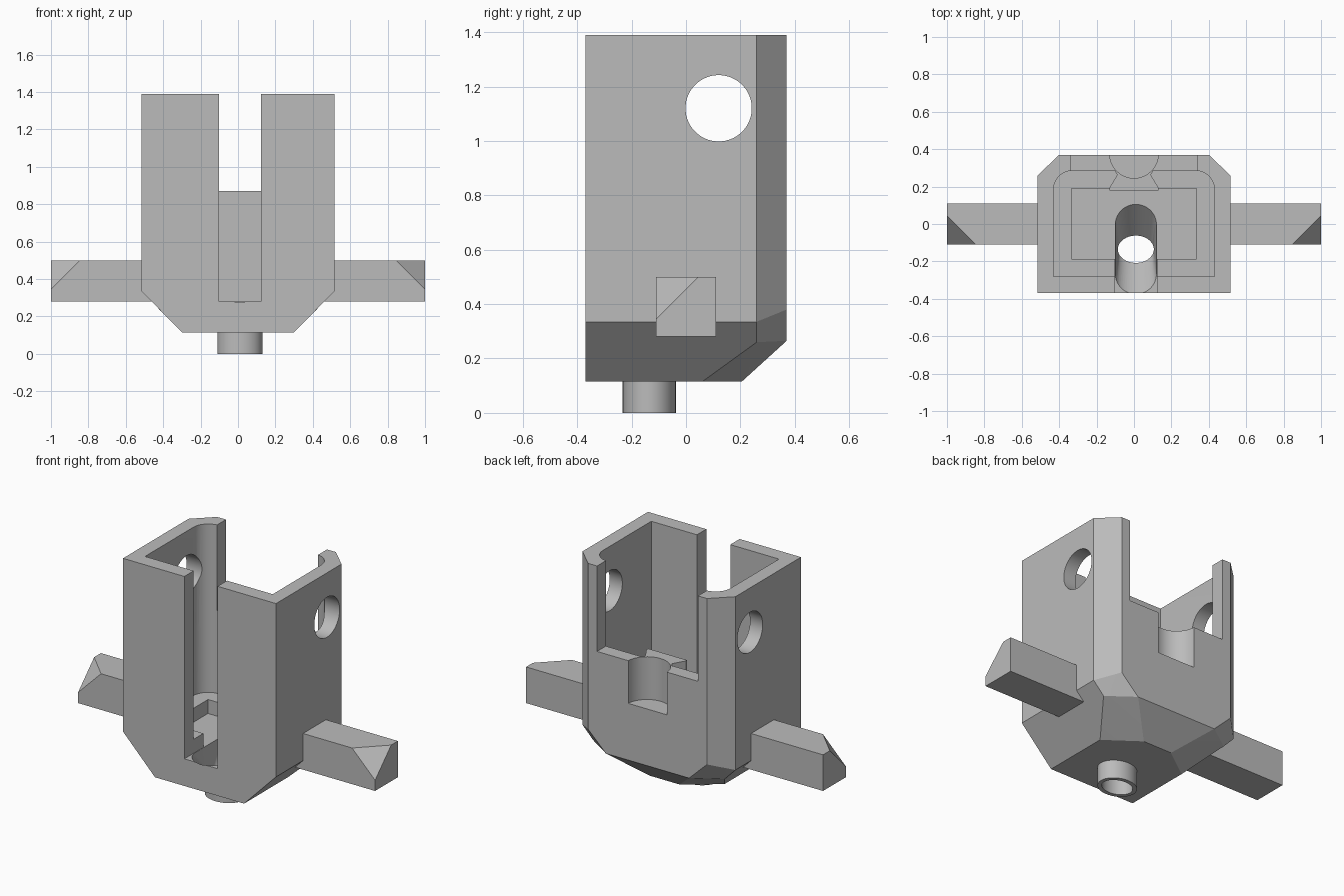
import bpy, bmesh, math

cube = bpy.data.objects.get("Cube")
if cube:
    bpy.data.objects.remove(cube, do_unlink=True)

grey = bpy.data.materials.new("plain_grey")
grey.use_nodes = True
COLOUR = (0.5, 0.5, 0.5, 1)
grey.diffuse_color = COLOUR
grey.node_tree.nodes["Principled BSDF"].inputs["Base Color"].default_value = COLOUR


def finish(name, bm):
    bmesh.ops.recalc_face_normals(bm, faces=bm.faces)
    mesh = bpy.data.meshes.new(name)
    bm.to_mesh(mesh)
    bm.free()
    mesh.materials.append(grey)
    obj = bpy.data.objects.new(name, mesh)
    bpy.context.collection.objects.link(obj)
    return obj


def hull(name, points):
    bm = bmesh.new()
    for p in points:
        bm.verts.new(p)
    res = bmesh.ops.convex_hull(bm, input=bm.verts)
    spare = [g for g in res["geom_interior"] if isinstance(g, bmesh.types.BMVert)]
    bmesh.ops.delete(bm, geom=spare, context="VERTS")
    bmesh.ops.dissolve_limit(bm, angle_limit=0.02, verts=bm.verts, edges=bm.edges)
    return finish(name, bm)


def loft(name, rings):
    bm = bmesh.new()
    loops = [[bm.verts.new(p) for p in ring] for ring in rings]
    for low, high in zip(loops, loops[1:]):
        for i in range(len(low)):
            j = (i + 1) % len(low)
            bm.faces.new((low[i], low[j], high[j], high[i]))
    bm.faces.new(loops[0])
    bm.faces.new(loops[-1])
    return finish(name, bm)


def prism(name, outline, z0, z1):
    return loft(name, [[(x, y, z) for x, y in outline] for z in (z0, z1)])


def box(name, x0, x1, y0, y1, z0, z1):
    return prism(name, [(x0, y0), (x1, y0), (x1, y1), (x0, y1)], z0, z1)


def ellipse(cx, cy, rx, ry, stretch=0, n=48):
    """Closed outline; stretch pulls the two halves apart along y."""
    out = []
    for i in range(n):
        a = 2 * math.pi * (i + 0.5) / n
        shift = math.copysign(stretch, math.sin(a))
        out.append((cx + rx * math.cos(a), cy + ry * math.sin(a) + shift))
    return out


def at_height(outline, z):
    return [(x, y, z) for x, y in outline]


def combine(target, tool, operation="DIFFERENCE"):
    mod = target.modifiers.new("cut", "BOOLEAN")
    mod.operation, mod.solver, mod.object = operation, "EXACT", tool
    bpy.context.view_layer.objects.active = target
    bpy.ops.object.modifier_apply(modifier=mod.name)
    bpy.data.objects.remove(tool, do_unlink=True)


# Housing block with chamfered rear corners and underside
half = [(.3, -.37, .115), (.3, .06, .115), (.1, .205, .115), (.442, .26, .26),
        (.28, .37, .265), (.515, -.37, .335), (.515, .26, .335), (.4, .37, .38),
        (.515, -.37, 1.39), (.515, .26, 1.39), (.4, .37, 1.39)]
body = hull("housing", [(s * x, y, z) for x, y, z in half for s in (-1, 1)])

# Main cavity with rounded rear corners
radius = 0.1
arc = [(.43 - radius + radius * math.cos(a), .285 - radius + radius * math.sin(a))
       for a in (math.pi / 2 * i / 10 for i in range(11))]
outline = [(-.43, -.28), (.43, -.28)] + arc + [(-x, y) for x, y in reversed(arc)]
combine(body, prism("cavity", outline, .365, 1.5))

# Stepped floor, front slot and rear opening
combine(body, box("floor_recess", -.335, .335, -.187, .19, .28, .5))
combine(body, box("front_slot", -.102, .122, -.5, -.1, .28, 1.5))
combine(body, box("rear_opening", -.34, .34, .2, .5, .87, 1.5))

# Dovetail boss on the inside of the rear wall
right = [(.13, .178), (.13, .195), (.09, .262), (.11, .3)]
boss = prism("boss", right + [(-x, y) for x, y in reversed(right)], .25, .87)
combine(body, boss, "UNION")

# Round groove in the rear wall
combine(body, prism("groove", ellipse(0, .375, .13, .13), .61, 1.0))

# Cross holes through both side walls
ring = ellipse(.12, 1.12, .122, .122)
combine(body, loft("cross_hole", [[(x, y, z) for y, z in ring] for x in (-.8, .8)]))

# Spigot joined underneath, then the funnel and bore through it
spigot = prism("spigot", ellipse(.01, -.135, .12, .098), 0, .16)
combine(body, spigot, "UNION")
bore = ellipse(.01, -.135, .096, .073)
mouth = ellipse(.01, -.135, .111, .111, .139)
combine(body, loft("funnel", [at_height(bore, -.1), at_height(bore, .115),
                              at_height(mouth, .29)]))

# Side arms with one clipped upper front corner
for side, name in ((1, "left_arm"), (-1, "right_arm")):
    corners = [(x, y, z) for x in (.445, 1) for y in (-.11, .11) for z in (.28, .5)
               if (x, y, z) != (1, -.11, .5)]
    corners += [(1, -.11, .345), (.845, -.11, .5), (1, .045, .5)]
    arm = hull(name, [(side * x, y, z) for x, y, z in corners])

# Smooth the round surfaces, keep the edges crisp
bpy.ops.object.select_all(action="DESELECT")
body.select_set(True)
bpy.context.view_layer.objects.active = body
bpy.ops.object.shade_smooth_by_angle(angle=math.radians(20))
